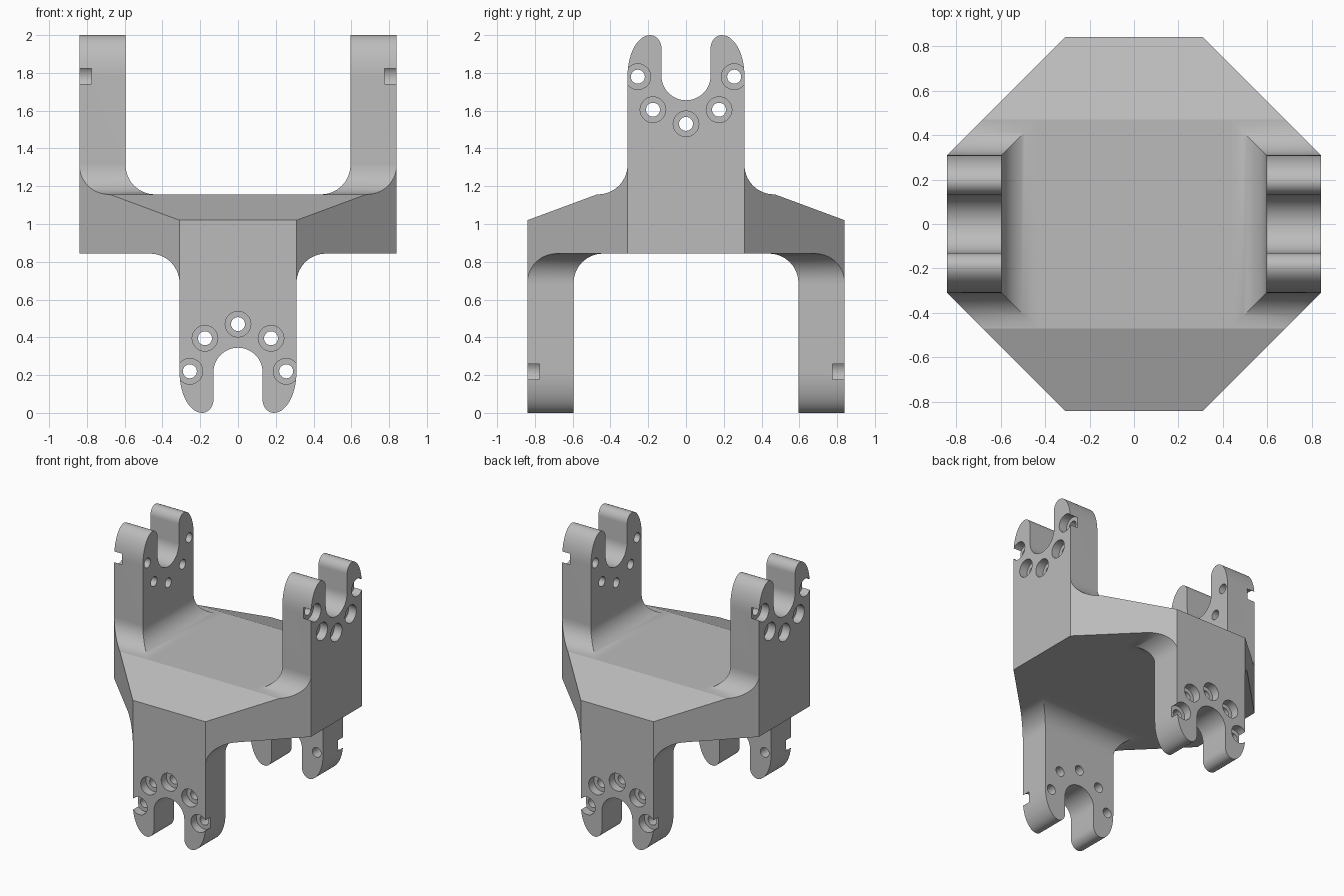
import bpy, bmesh, math
from mathutils import Matrix, Vector

OUT, INN, HALF = 0.84, 0.595, 0.31      # arm outer face, inner face, half width
CUT = OUT + HALF                        # octagon limit for |x| + |y|
TOP, RAD = 1.157, 0.155                 # deck height, fillet radius
SHOULDER = 1.78                         # height where the prongs start to round

cube = bpy.data.objects.get("Cube")
if cube:
    bpy.data.objects.remove(cube, do_unlink=True)

grey = bpy.data.materials.new("machined_grey")
grey.use_nodes = True
grey.diffuse_color = (0.5, 0.5, 0.5, 1)
for node in grey.node_tree.nodes:
    if node.type == 'BSDF_PRINCIPLED':
        node.inputs["Base Color"].default_value = (0.5, 0.5, 0.5, 1)


def make_object(name, bm):
    bmesh.ops.recalc_face_normals(bm, faces=bm.faces[:])
    mesh = bpy.data.meshes.new(name)
    bm.to_mesh(mesh)
    bm.free()
    mesh.materials.append(grey)
    obj = bpy.data.objects.new(name, mesh)
    bpy.context.collection.objects.link(obj)
    return obj


def activate(obj):
    bpy.ops.object.select_all(action='DESELECT')
    obj.select_set(True)
    bpy.context.view_layer.objects.active = obj


def loft(bm, rings):
    """Join closed rings of equal length with quads and cap both ends."""
    rows = [[bm.verts.new(p) for p in ring] for ring in rings]
    for a, b in zip(rows, rows[1:]):
        for i in range(len(a)):
            j = (i + 1) % len(a)
            bm.faces.new((a[i], a[j], b[j], b[i]))
    bm.faces.new(rows[0])
    bm.faces.new(rows[-1])


def arc(cy, cz, ry, rz, start, end, steps):
    """Points on an ellipse arc, angles in degrees."""
    angles = [math.radians(start + (end - start) * i / steps) for i in range(steps + 1)]
    return [(cy + ry * math.cos(t), cz + rz * math.sin(t)) for t in angles]


# Octagonal deck, sloping down to the front and back
def build_deck():
    bm = bmesh.new()
    bottom, slope = 2 - TOP, 0.47
    for sx in (-1, 1):
        for sy in (-1, 1):
            for x, y, z in ((OUT, HALF, bottom), (HALF, OUT, bottom), (OUT, HALF, TOP),
                            (CUT - slope, slope, TOP), (HALF, OUT, 1.02)):
                bm.verts.new((sx * x, sy * y, z))
    bmesh.ops.convex_hull(bm, input=bm.verts[:])
    bmesh.ops.dissolve_limit(bm, angle_limit=0.01, verts=bm.verts[:], edges=bm.edges[:])
    return make_object("deck", bm)


# Flared arm root: rectangles shrinking along the fillet, clipped to the octagon
def build_root(name):
    bm = bmesh.new()
    rings = []
    steps = 14
    for i in range(steps + 1):
        t = math.pi / 2 * i / steps
        d, z = RAD * (1 - math.sin(t)), TOP + RAD * (1 - math.cos(t))
        w = HALF + d
        side = [(INN - d, w), (CUT - w, w), (OUT, HALF)]
        ring = side + [(x, -y) for x, y in reversed(side)]
        rings.append([(x, y, z) for x, y in ring])
    loft(bm, rings)
    bmesh.ops.remove_doubles(bm, verts=bm.verts[:], dist=1e-5)
    return make_object(name, bm)


# Forked arm plate
def build_plate(name):
    tip, slot = 0.19, 0.13
    half = [(HALF, TOP + RAD)]
    half += arc(tip, SHOULDER, HALF - tip, 2 - SHOULDER, 0, 90, 14)
    half += arc(tip, 1.93, tip - slot, 0.07, 90, 180, 10)[1:]
    half += arc(0, 1.785, slot, slot, 0, -90, 12)
    outline = half + [(-y, z) for y, z in reversed(half[:-1])]
    bm = bmesh.new()
    loft(bm, [[(x, y, z) for y, z in outline] for x in (INN, OUT)])
    return make_object(name, bm)


# Stepped cutter for the counterbored bolt holes
def build_hole_cutter():
    bm = bmesh.new()
    step = 0.775
    profile = ((0.5, 0.037), (step, 0.037), (step, 0.068), (0.9, 0.068))
    for cy, cz in ((0, 1.53), (0.175, 1.605), (-0.175, 1.605),
                   (0.255, SHOULDER), (-0.255, SHOULDER)):
        loft(bm, [[(x, y, z) for y, z in arc(cy, cz, r, r, 0, 360, 28)[:-1]]
                  for x, r in profile])
    cutter = make_object("hole_cutter", bm)
    cutter.hide_render = True
    return cutter


build_deck()
cutter = build_hole_cutter()
plate = build_plate("arm_plate")
mod = plate.modifiers.new("holes", 'BOOLEAN')
mod.operation = 'DIFFERENCE'
mod.solver = 'EXACT'
mod.object = cutter
activate(plate)
bpy.ops.object.modifier_apply(modifier=mod.name)
bpy.data.objects.remove(cutter, do_unlink=True)
root = build_root("arm_root")
for part in (plate, root):
    activate(part)
    bpy.ops.object.shade_smooth_by_angle(angle=math.radians(30))

# Two arms point up at the sides; two point down at front and back
turn = Matrix.Rotation(math.pi, 4, 'Z')
flip = Matrix.Translation((0, 0, 2)) @ Matrix.Rotation(math.pi, 4, Vector((1, 1, 0)).normalized())
placements = {
    "upper_left": Matrix.Identity(4),
    "upper_right": turn,
    "lower_back": flip,
    "lower_front": turn @ flip,
}
for label, matrix in placements.items():
    for part, kind in ((plate, "arm_plate"), (root, "arm_root")):
        obj = part if label == "upper_left" else part.copy()
        if obj is not part:
            bpy.context.collection.objects.link(obj)
        obj.name = label + "_" + kind
        obj.matrix_world = matrix
